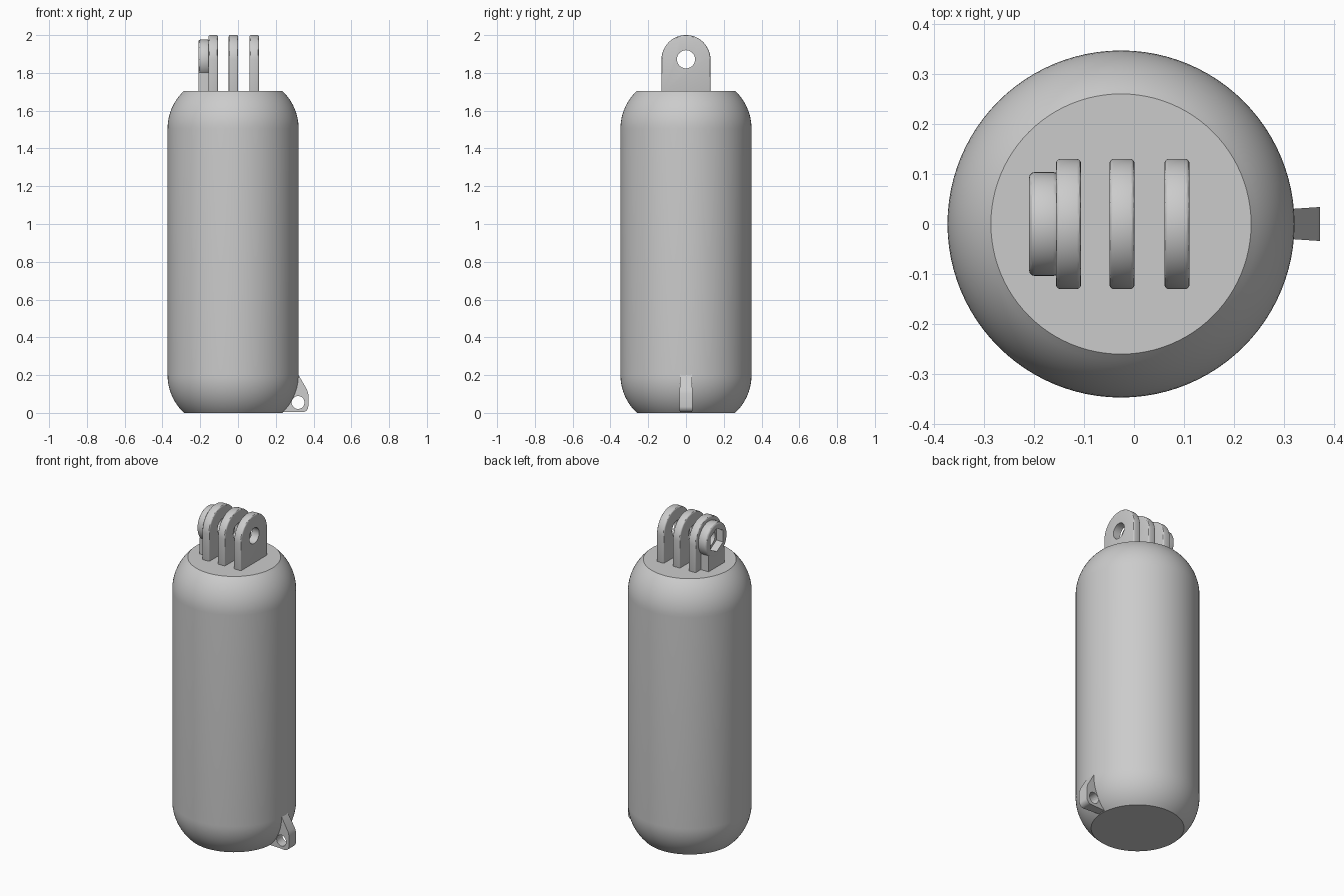
import bpy, bmesh
from math import sin, cos, pi, radians
from mathutils import Vector

cube = bpy.data.objects.get("Cube")
if cube:
    bpy.data.objects.remove(cube, do_unlink=True)

grey = bpy.data.materials.new("plain grey")
grey.use_nodes = True
grey.diffuse_color = (0.6, 0.6, 0.6, 1)
grey.node_tree.nodes["Principled BSDF"].inputs["Base Color"].default_value = (0.6, 0.6, 0.6, 1)

AXIS_X = -0.026     # centre line of the body
PIVOT_Z = 1.872     # centre of the hinge holes


def new_object(name, bm):
    bmesh.ops.recalc_face_normals(bm, faces=bm.faces)
    mesh = bpy.data.meshes.new(name)
    bm.to_mesh(mesh)
    bm.free()
    obj = bpy.data.objects.new(name, mesh)
    bpy.context.collection.objects.link(obj)
    mesh.materials.append(grey)
    return obj


def arc(cx, cy, r, start, end, steps):
    angles = [radians(start + (end - start) * i / steps) for i in range(steps + 1)]
    return [(cx + r * cos(a), cy + r * sin(a)) for a in angles]


def prism(name, outline, lo, hi, axis):
    """Extrude a (horizontal, z) outline along x or y."""
    bm = bmesh.new()
    place = (lambda u, z: (lo, u, z)) if axis == "x" else (lambda u, z: (u, lo, z))
    face = bm.faces.new([bm.verts.new(place(u, z)) for u, z in outline])
    made = bmesh.ops.extrude_face_region(bm, geom=[face])["geom"]
    step = Vector((hi - lo, 0, 0)) if axis == "x" else Vector((0, hi - lo, 0))
    bmesh.ops.translate(bm, vec=step, verts=[g for g in made if isinstance(g, bmesh.types.BMVert)])
    return new_object(name, bm)


def apply_modifier(obj, mod):
    bpy.context.view_layer.objects.active = obj
    bpy.ops.object.modifier_apply(modifier=mod.name)


def bevel(obj, width):
    mod = obj.modifiers.new("rounded edges", "BEVEL")
    mod.width, mod.segments = width, 3
    mod.limit_method, mod.angle_limit = "ANGLE", radians(40)
    apply_modifier(obj, mod)


def cut(obj, cutter):
    mod = obj.modifiers.new("hole", "BOOLEAN")
    mod.operation, mod.solver, mod.object = "DIFFERENCE", "EXACT", cutter
    apply_modifier(obj, mod)
    bpy.data.objects.remove(cutter, do_unlink=True)


def smooth(obj):
    bpy.ops.object.select_all(action="DESELECT")
    obj.select_set(True)
    bpy.context.view_layer.objects.active = obj
    bpy.ops.object.shade_smooth_by_angle(angle=radians(30))


def round_cutter(u, z, r, lo, hi, axis, sides=40):
    return prism("cutter", arc(u, z, r, 90, 450, sides)[:-1], lo, hi, axis)


# Body: lathed capsule with flat ends
SIDES, R, TOP = 96, 0.347, 1.705
CURVE = 0.273
bottom = arc(R - CURVE, 0.2, CURVE, -47, 0, 12)
profile = [(r, max(z, 0)) for r, z in bottom]
profile += [(r, TOP - z) for r, z in reversed(profile)]
bm = bmesh.new()
rings = []
for r, z in profile:
    rings.append([bm.verts.new((AXIS_X + r * cos(2 * pi * i / SIDES), r * sin(2 * pi * i / SIDES), z))
                  for i in range(SIDES)])
for a, b in zip(rings, rings[1:]):
    for i in range(SIDES):
        j = (i + 1) % SIDES
        bm.faces.new((a[i], a[j], b[j], b[i]))
bm.faces.new(rings[0])
bm.faces.new(rings[-1])
smooth(new_object("body", bm))

# Three hinge tabs with a through hole
tab_outline = [(-0.13, 1.69), (0.13, 1.69)] + arc(0, 2 - 0.13, 0.13, 0, 180, 36)
for name, x in (("right", -0.131), ("middle", -0.024), ("left", 0.086)):
    tab = prism(name + "_hinge_tab", tab_outline, x - 0.025, x + 0.025, "x")
    bevel(tab, 0.008)
    cut(tab, round_cutter(0, PIVOT_Z, 0.048, x - 0.1, x + 0.1, "x"))
    smooth(tab)

# Nut holder with a hexagonal pocket
holder = prism("nut_holder", arc(0, PIVOT_Z, 0.104, 0, 360, 48)[:-1], -0.21, -0.15, "x")
bevel(holder, 0.012)
cut(holder, round_cutter(0, PIVOT_Z, 0.072, -0.3, -0.165, "x", 6))
cut(holder, round_cutter(0, PIVOT_Z, 0.048, -0.3, -0.1, "x"))
smooth(holder)

# Block that carries the nut holder
support = prism("nut_holder_support",
                [(-0.078, 1.69), (0.078, 1.69), (0.078, 1.803), (-0.078, 1.803)], -0.209, -0.15, "x")
cut(support, round_cutter(0, PIVOT_Z, 0.095, -0.3, -0.1, "x"))
smooth(support)

# Lanyard ear at the foot, flaring outwards
ear_outline = ([(0.2, 0.004)] + arc(0.342, 0.034, 0.03, -90, 0, 8)
               + [(0.372, 0.1), (0.366, 0.122), (0.318, 0.205), (0.25, 0.205)])
ear = prism("lanyard_ear", ear_outline, -0.034, 0.034, "y")
for v in ear.data.vertices:
    v.co.y *= 1 - (0.372 - v.co.x) * 2
cut(ear, round_cutter(0.318, 0.055, 0.034, -0.1, 0.1, "y"))
smooth(ear)
